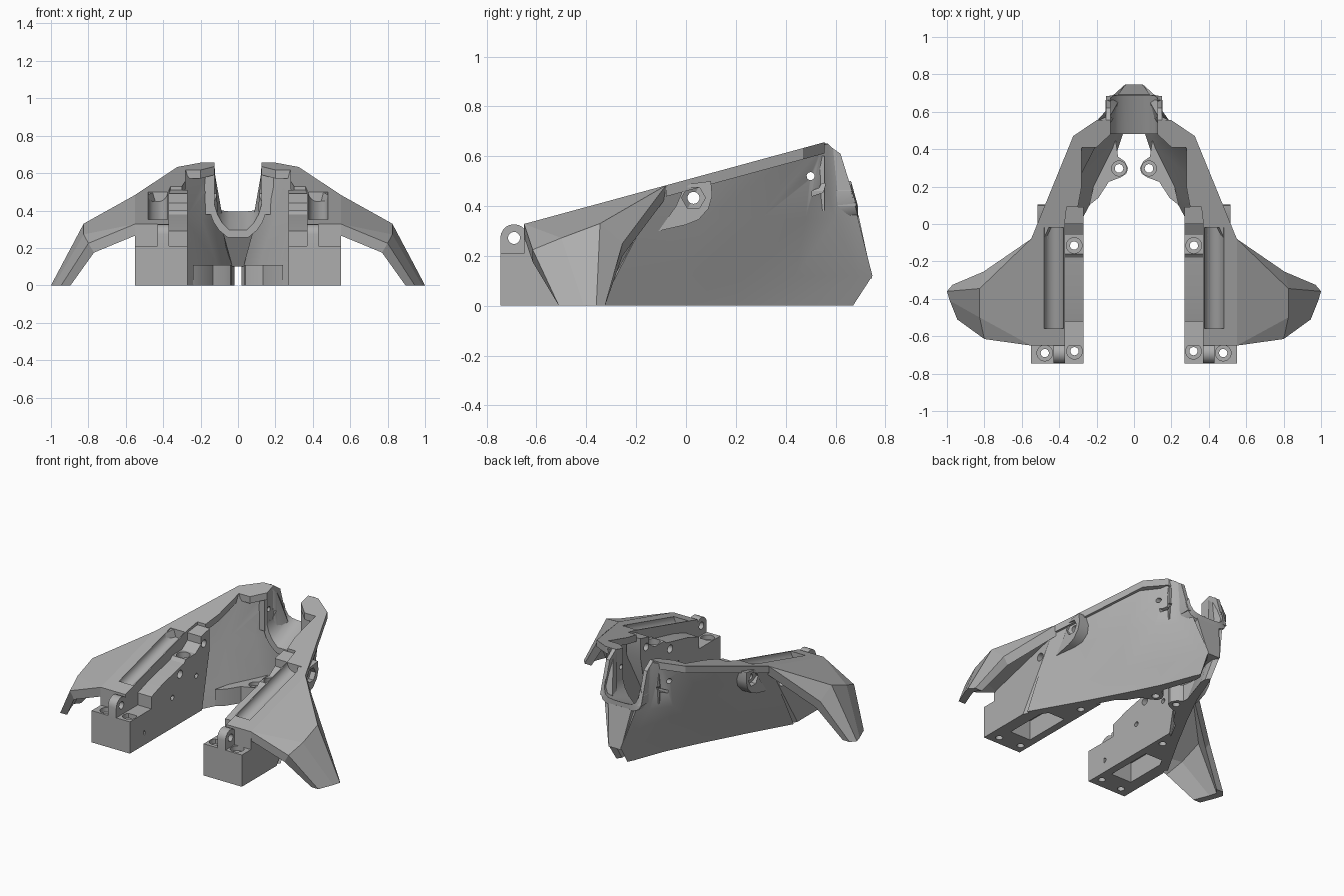
import bpy, bmesh, math
from mathutils import Vector

cube = bpy.data.objects.get("Cube")
if cube:
    bpy.data.objects.remove(cube)

grey = bpy.data.materials.new("plain grey")
grey.use_nodes = True
grey.diffuse_color = (0.42, 0.42, 0.42, 1)
grey.node_tree.nodes["Principled BSDF"].inputs["Base Color"].default_value = (0.42, 0.42, 0.42, 1)


def deck(x, y, drop=0):
    """Point on the sloping top plane."""
    return (x, y, 0.505 + 0.272 * y - drop)


def make(name, verts, faces):
    bm = bmesh.new()
    vs = [bm.verts.new(v) for v in verts]
    for f in faces:
        bm.faces.new([vs[i] for i in f])
    bmesh.ops.recalc_face_normals(bm, faces=bm.faces)
    me = bpy.data.meshes.new(name)
    bm.to_mesh(me)
    bm.free()
    me.materials.append(grey)
    ob = bpy.data.objects.new(name, me)
    bpy.context.collection.objects.link(ob)
    return ob


def loft(name, a, b):
    """Closed solid between two matching rings."""
    n = len(a)
    sides = [(i, (i + 1) % n, n + (i + 1) % n, n + i) for i in range(n)]
    return make(name, list(a) + list(b), sides + [tuple(range(n)), tuple(range(n, 2 * n))])


def prism_x(name, profile, x0, x1):
    return loft(name, [(x0, y, z) for y, z in profile], [(x1, y, z) for y, z in profile])


def box(name, x, y, z):
    return prism_x(name, [(y[0], z[0]), (y[1], z[0]), (y[1], z[1]), (y[0], z[1])], *x)


def shell(name, outer, inner, faces):
    """Thick skin: two matching surfaces joined along their open border."""
    n = len(outer)
    edges = [(f[i], f[(i + 1) % len(f)]) for f in faces for i in range(len(f))]
    border = [(a, b) for a, b in edges if (b, a) not in edges]
    back = [tuple(n + i for i in reversed(f)) for f in faces]
    rims = [(b, a, n + a, n + b) for a, b in border]
    return make(name, list(outer) + list(inner), list(faces) + back + rims)


def rod(axis, start, end, r, sides=24):
    """Cylindrical cutter between two points, with rings square to an axis."""
    u, v = [Vector(d) for i, d in enumerate(((1, 0, 0), (0, 1, 0), (0, 0, 1))) if i != axis]
    ring = [(u * math.cos(2 * math.pi * i / sides) + v * math.sin(2 * math.pi * i / sides)) * r
            for i in range(sides)]
    return loft("cutter", [Vector(start) + p for p in ring], [Vector(end) + p for p in ring])


def hole(axis, x, y, z, length, r, sides=24):
    step = Vector([length if i == axis else 0 for i in range(3)])
    return rod(axis, (x, y, z), Vector((x, y, z)) + step, r, sides)


def run(ob, mod):
    bpy.context.view_layer.objects.active = ob
    bpy.ops.object.modifier_apply(modifier=mod.name)


def cut(targets, cutters):
    for c in cutters:
        c.hide_render = True
        for ob in targets:
            m = ob.modifiers.new("cut", "BOOLEAN")
            m.operation, m.solver, m.object = "DIFFERENCE", "EXACT", c
            run(ob, m)
        bpy.data.objects.remove(c)


# Rail blocks: front foot, main body and stepped inner strip
foot = box("front_foot", (0.27, 0.55), (-0.745, -0.60), (0, 0.21))
body = loft("rail_body",
            [(0.37, -0.65, 0), (0.55, -0.65, 0), (0.55, -0.38, 0), (0.37, -0.07, 0)],
            [deck(0.37, -0.65), deck(0.55, -0.65), deck(0.55, -0.08), deck(0.37, 0.09)])
steps = [(-0.65, 0), (-0.65, 0.21), (-0.52, 0.21), (-0.52, 0.29), (-0.40, 0.33), (-0.18, 0.38), (-0.16, 0.40),
         (-0.06, 0.40), (0.0, 0.44), (0.0, 0.49), (0.09, 0.51), (0.09, 0.38)]
strip = loft("inner_strip", [(0.27, y, z) for y, z in steps + [(0.01, 0)]],
             [(0.371, y, z) for y, z in steps + [(-0.07, 0)]])

# Round-topped front lug
arc = [(-0.69 + 0.055 * math.cos(a), 0.272 + 0.055 * math.sin(a))
       for a in [math.pi * (1 - i / 10) for i in range(11)]]
lug = prism_x("front_lug", [(-0.745, 0.2)] + arc + [(-0.62, 0.31), (-0.62, 0.2)], 0.37, 0.43)

# Folded wing
top = [deck(0.55, -0.08), (0.805, -0.255, 0.25), (0.825, -0.345, 0.33), (0.825, -0.5, 0.272),
       (0.80, -0.615, 0.225), deck(0.55, -0.65), (0.97, -0.325, 0), (1.0, -0.36, 0),
       (0.985, -0.41, 0), (0.945, -0.51, 0)]
under = [(x - 0.05, y, 0) if z == 0 else (x - 0.03, y, z - 0.05) for x, y, z in top]
wing = shell("wing", top, under, [(0, 5, 3, 2), (0, 2, 1), (5, 4, 3), (2, 3, 8, 7),
                                  (3, 4, 9, 8), (1, 2, 7, 6)])

# Curved side wall, widening upward and closing to a bow at the back
levels = [
    (0.00, [(0.55, -0.34), (0.385, -0.05), (0.25, 0.2), (0.14, 0.42), (0.06, 0.63), (0.04, 0.67)]),
    (0.12, [(0.55, -0.28), (0.395, 0.0), (0.275, 0.22), (0.165, 0.44), (0.065, 0.69), (0.045, 0.748)]),
    (0.35, [(0.55, -0.16), (0.435, 0.08), (0.33, 0.3), (0.24, 0.48), (0.155, 0.6), (0.11, 0.69)]),
    (None, [(0.55, -0.09), (0.455, 0.13), (0.32, 0.46), (0.20, 0.55), (0.155, 0.57), (0.145, 0.61)])]
outer = [(x, y, z) if z is not None else deck(x, y, 0.01 if y < 0.6 else 0.06)
         for z, row in levels for x, y in row]
inner = [(max(0.02 if z < 0.2 else 0.08 if z < 0.4 else 0.126, x - 0.05), y - 0.03, z) for x, y, z in outer]
w = len(levels[0][1])
wall = shell("side_wall", outer, inner,
             [(r * w + c, r * w + c + 1, r * w + w + c + 1, r * w + w + c)
              for r in range(3) for c in range(w - 1)])

# Sloping rim along the top of the wall
plan = [(0.36, 0.09), (0.38, -0.08), (0.55, -0.08), (0.46, 0.14), (0.325, 0.47), (0.20, 0.555),
        (0.125, 0.555), (0.125, 0.48), (0.2, 0.41), (0.28, 0.41), (0.28, 0.2), (0.30, 0.09)]
rim = loft("top_rim", [deck(x, y) for x, y in plan], [deck(x, y, 0.045) for x, y in plan])

# Rear cheek plate with a thicker front column
cheek = prism_x("rear_cheek", [(0.48, 0.40), (0.685, 0.40), (0.62, 0.61), (0.555, 0.656), (0.48, 0.635)],
                0.125, 0.15)
column = box("cheek_column", (0.14, 0.19), (0.475, 0.555), (0.38, 0.60))

# Outer nut boss on the wall
boss = prism_x("nut_boss", [(-0.11, 0.30), (-0.04, 0.40), (-0.01, 0.47), (0.02, 0.49), (0.10, 0.50),
                            (0.105, 0.44), (0.09, 0.39), (0.05, 0.345), (0.0, 0.325)], 0.39, 0.515)

# Inward mounting tab at the bottom of the wall
tab_plan = [(0.24, 0.10), (0.19, 0.14), (0.135, 0.225), (0.07, 0.25), (0.04, 0.27), (0.032, 0.30),
            (0.05, 0.335), (0.085, 0.36), (0.10, 0.46), (0.14, 0.42), (0.2, 0.27)]
tab = loft("mounting_tab", [(x, y, 0) for x, y in tab_plan], [(x, y, 0.11) for x, y in tab_plan])

# Screw holes, sloping trough, bottom pocket and slots
cut([foot], [hole(2, x, y, z, 0.3, r) for x, y in ((0.318, -0.68), (0.477, -0.69))
             for z, r in ((-0.05, 0.022), (0.18, 0.042))])
cut([strip], [hole(2, 0.32, -0.115, -0.05, 0.6, 0.022), hole(2, 0.32, -0.115, 0.36, 0.1, 0.042)])
cut([tab], [hole(2, 0.08, 0.297, -0.05, 0.3, 0.023), hole(2, 0.08, 0.297, 0.085, 0.1, 0.04)])
cut([lug], [hole(0, 0.3, -0.69, 0.272, 0.3, 0.024)])
cut([body, rim], [rod(1, deck(0.428, -0.56), deck(0.428, -0.02), 0.052)])
cut([body, strip], [box("cutter", (0.32, 0.47), (-0.59, -0.27), (-0.05, 0.13))])
cut([strip, body, wall, boss], [hole(0, 0.2, 0.03, 0.433, 0.5, 0.024), hole(0, 0.2, -0.22, 0.325, 0.38, 0.026)])
cut([boss], [hole(0, 0.48, 0.03, 0.433, 0.1, 0.048, 6)])
cut([cheek, column, wall], [hole(0, 0.05, 0.5, 0.52, 0.4, 0.016),
                            prism_x("cutter", [(0.505, 0.44), (0.55, 0.455), (0.56, 0.49), (0.545, 0.49),
                                               (0.535, 0.472), (0.505, 0.46)], 0.05, 0.45)])
cut([strip], [hole(0, 0.25, y, z, 0.05, 0.016) for y, z in ((-0.6, 0.08), (-0.3, 0.2), (-0.05, 0.25))])

# Mirror every half part to the other side
for ob in (foot, body, strip, lug, wing, wall, rim, cheek, column, boss, tab):
    run(ob, ob.modifiers.new("mirror", "MIRROR"))

# U-shaped saddle joining the cheeks
half = [(0.126, 0.50, 0.50), (0.125, 0.43, 0.45), (0.11, 0.38, 0.415), (0.085, 0.335, 0.40), (0.045, 0.295, 0.395)]
u = half + [(-x, a, b) for x, a, b in reversed(half)]
upper = [(x, 0.48, a) for x, a, b in u] + [(x, 0.69 - max(0, b - 0.4) * 0.28, b) for x, a, b in u]
lower = [(x * 1.2, y, z - 0.04) for x, y, z in upper]
n = len(u)
saddle = shell("rear_saddle", upper, lower, [(i, i + 1, n + i + 1, n + i) for i in range(n - 1)])

# Tapered keel below the saddle
keel = loft("rear_keel", [(0.045, 0.747, 0.11), (-0.045, 0.747, 0.11), (-0.03, 0.62, 0.10), (0.03, 0.62, 0.10)],
            [(0.085, 0.692, 0.365), (-0.085, 0.692, 0.365), (-0.08, 0.50, 0.28), (0.08, 0.50, 0.28)])

# Smooth the rounded parts
bpy.ops.object.select_all(action="DESELECT")
for ob in (wall, saddle, body, foot, strip, lug, boss, tab):
    ob.select_set(True)
bpy.context.view_layer.objects.active = wall
bpy.ops.object.shade_smooth_by_angle(angle=math.radians(32))
